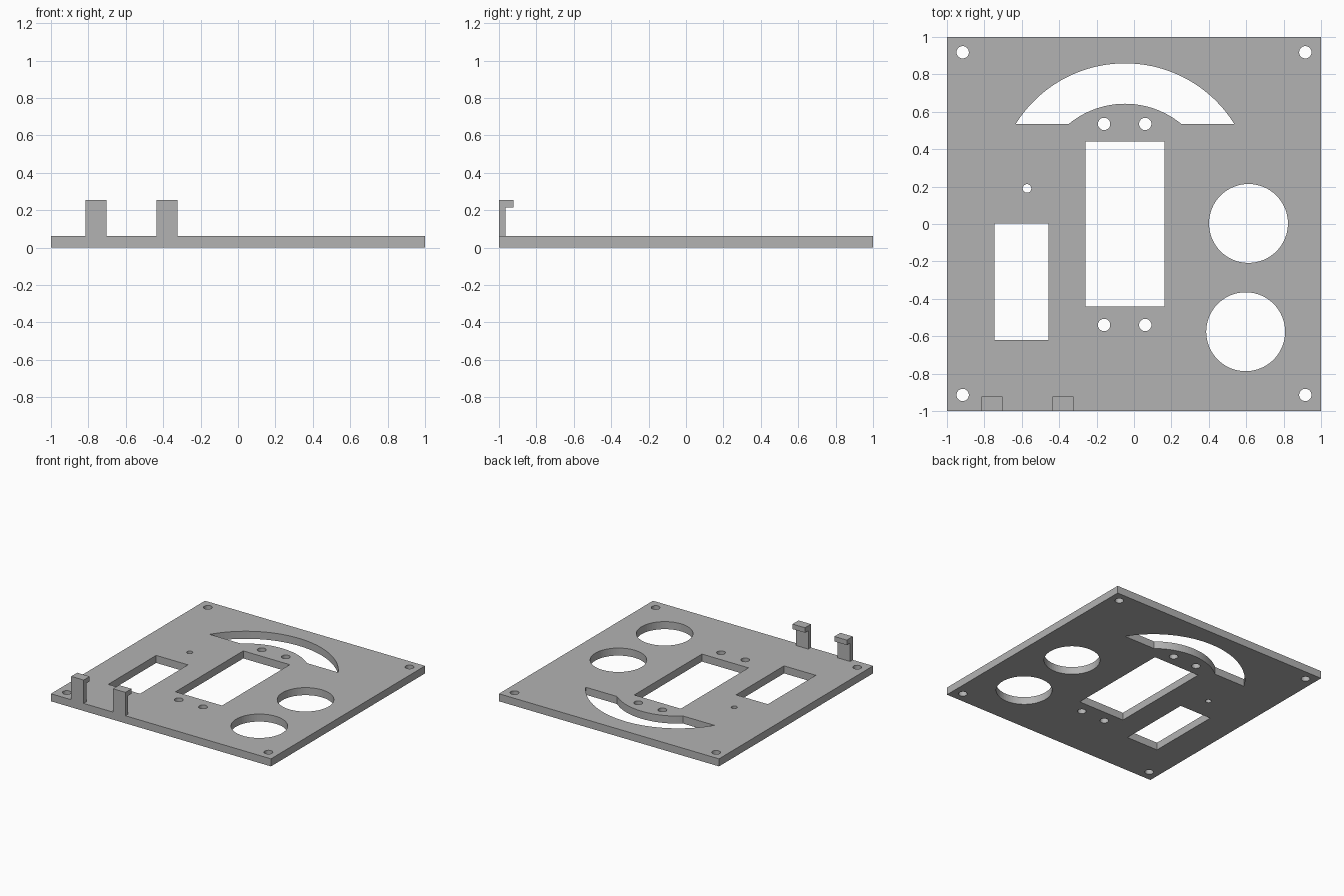
import bpy, bmesh
from math import cos, sin, pi, acos, asin

if "Cube" in bpy.data.objects:
    bpy.data.objects.remove(bpy.data.objects["Cube"])

THICK = 0.062

grey = bpy.data.materials.new("plain_grey")
grey.use_nodes = True
grey.diffuse_color = (0.45, 0.45, 0.45, 1)
grey.node_tree.nodes["Principled BSDF"].inputs["Base Color"].default_value = (0.45, 0.45, 0.45, 1)


def arc(cx, cy, r, a0, a1, n):
    return [(cx + r * cos(a0 + (a1 - a0) * i / n), cy + r * sin(a0 + (a1 - a0) * i / n))
            for i in range(n + 1)]


def circle(cx, cy, r, n=48):
    return arc(cx, cy, r, 0, 2 * pi, n)[:-1]


def rect(x0, x1, y0, y1):
    return [(x0, y0), (x1, y0), (x1, y1), (x0, y1)]


def prism(bm, points, offset):
    """Extrude a closed loop of 3D points along an offset."""
    face = bm.faces.new([bm.verts.new(p) for p in points])
    top = bmesh.ops.extrude_face_region(bm, geom=[face])["geom"]
    bmesh.ops.translate(bm, verts=[v for v in top if isinstance(v, bmesh.types.BMVert)], vec=offset)


def make_object(name, bm):
    bmesh.ops.recalc_face_normals(bm, faces=bm.faces)
    mesh = bpy.data.meshes.new(name)
    bm.to_mesh(mesh)
    bm.free()
    mesh.materials.append(grey)
    obj = bpy.data.objects.new(name, mesh)
    bpy.context.collection.objects.link(obj)
    return obj


# Panel plate
bm = bmesh.new()
prism(bm, [(x, y, 0) for x, y in rect(-1, 1, -1, 1)], (0, 0, THICK))
plate = make_object("panel_plate", bm)

# Openings: rectangular windows and round gauge holes
holes = [rect(-0.26, 0.163, -0.44, 0.44), rect(-0.746, -0.457, -0.62, 0.003),
         circle(0.612, 0.003, 0.211, 64), circle(0.597, -0.576, 0.211, 64)]

# Arched slot, both arcs ending on one straight base line
cx, cy, base, outer, inner = -0.048, 0.17, 0.535, 0.689, 0.473
a, b = asin((base - cy) / outer), asin((base - cy) / inner)
holes.append(arc(cx, cy, outer, a, pi - a, 48) + arc(cx, cy, inner, pi - b, b, 24))

# Screw holes and indicator hole
holes += [circle(x, y, 0.033, 32) for x in (-0.916, 0.916) for y in (-0.914, 0.918)]
holes += [circle(x, y, 0.033, 32) for x in (-0.16, 0.06) for y in (-0.54, 0.535)]
holes.append(circle(-0.572, 0.19, 0.023, 32))

bm = bmesh.new()
for loop in holes:
    prism(bm, [(x, y, -0.1) for x, y in loop], (0, 0, 0.3))
cutter = make_object("opening_cutter", bm)
cutter.hide_render = True

# Cut the openings and keep the result
cut = plate.modifiers.new("openings", "BOOLEAN")
cut.operation, cut.solver, cut.object = "DIFFERENCE", "EXACT", cutter
graph = bpy.context.evaluated_depsgraph_get()
result = bpy.data.meshes.new_from_object(plate.evaluated_get(graph))
plate.modifiers.clear()
plate.data = result
bpy.data.objects.remove(cutter)

# Hooked clips on the front edge
profile = [(-1, THICK), (-0.965, THICK), (-0.965, 0.213), (-0.922, 0.213), (-0.922, 0.254), (-1, 0.254)]
for name, x in (("right_clip", -0.816), ("left_clip", -0.436)):
    bm = bmesh.new()
    prism(bm, [(x, y, z) for y, z in profile], (0.113, 0, 0))
    make_object(name, bm)
